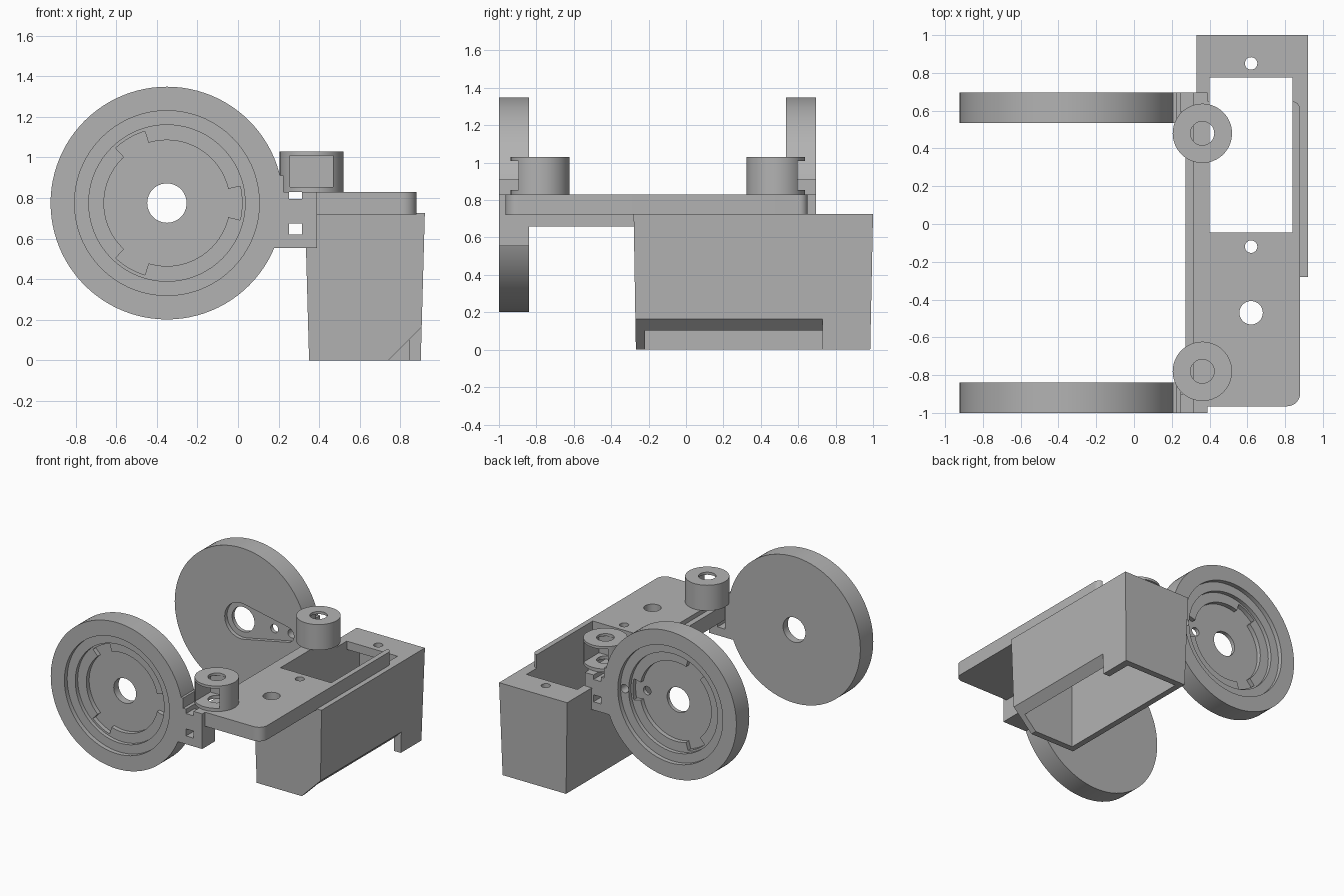
import bpy, bmesh
from math import sin, cos, pi, radians
from mathutils import Vector

cube = bpy.data.objects.get("Cube")
if cube:
    bpy.data.objects.remove(cube, do_unlink=True)

GREY = (0.45, 0.45, 0.45, 1)
grey = bpy.data.materials.new("plain grey")
grey.use_nodes = True
grey.diffuse_color = GREY
grey.node_tree.nodes["Principled BSDF"].inputs["Base Color"].default_value = GREY


def arc(cx, cy, r, a0, a1, n):
    """Points along an arc, angles in degrees."""
    angles = [radians(a0 + (a1 - a0) * i / n) for i in range(n + 1)]
    return [(cx + r * cos(a), cy + r * sin(a)) for a in angles]


def circle(cx, cy, r, n=48):
    return arc(cx, cy, r, 0, 360, n)[:-1]


def rect(x0, x1, y0, y1):
    return [(x0, y0), (x1, y0), (x1, y1), (x0, y1)]


def prism(name, outline, axis, lo, hi):
    """Extrude an outline along y (outline in xz) or z (outline in xy)."""
    bm = bmesh.new()
    place = (lambda p, h: (p[0], h, p[1])) if axis == "y" else (lambda p, h: (p[0], p[1], h))
    face = bm.faces.new([bm.verts.new(place(p, lo)) for p in outline])
    new = bmesh.ops.extrude_face_region(bm, geom=[face])["geom"]
    shift = Vector(place((0, 0), hi - lo))
    bmesh.ops.translate(bm, vec=shift, verts=[v for v in new if isinstance(v, bmesh.types.BMVert)])
    bmesh.ops.recalc_face_normals(bm, faces=bm.faces)
    mesh = bpy.data.meshes.new(name)
    bm.to_mesh(mesh)
    bm.free()
    mesh.materials.append(grey)
    obj = bpy.data.objects.new(name, mesh)
    bpy.context.collection.objects.link(obj)
    return obj


def activate(obj):
    bpy.ops.object.select_all(action="DESELECT")
    obj.select_set(True)
    bpy.context.view_layer.objects.active = obj


def cut(obj, *spec):
    """Subtract a prism from an object."""
    cutter = prism("cutter", *spec)
    cutter.hide_render = True
    mod = obj.modifiers.new("cut", "BOOLEAN")
    mod.operation = "DIFFERENCE"
    mod.solver = "EXACT"
    mod.object = cutter
    activate(obj)
    bpy.ops.object.modifier_apply(modifier=mod.name)
    bpy.data.objects.remove(cutter, do_unlink=True)


# Discs with stepped recesses, bayonet notches and U-shaped arms
CX, CZ = -0.35, 0.775
ARM = [(0.14, 0.555), (0.39, 0.555), (0.39, 0.83), (0.315, 0.83), (0.315, 0.62),
       (0.25, 0.62), (0.25, 0.83), (0.225, 0.83), (0.225, 0.91), (0.16, 0.91)]


def make_disc(side, outer, inner):
    s = 1 if inner > outer else -1

    def span(depth):
        return sorted((outer - s * 0.1, outer + s * depth))

    lo, hi = sorted((outer, inner))
    disc = prism(side + "_disc", circle(CX, CZ, 0.573, 96), "y", lo, hi)
    for r, depth in ((0.455, 0.035), (0.385, 0.065), (0.31, 0.1)):
        cut(disc, circle(CX, CZ, r, 72), "y", *span(depth))
    for a in (0, 120, 240):
        notch = arc(CX, CZ, 0.37, a - 13, a + 13, 8) + arc(CX, CZ, 0.28, a + 13, a - 13, 8)
        cut(disc, notch, "y", *span(0.1))
    cut(disc, circle(CX, CZ, 0.097), "y", lo - 0.1, hi + 0.1)
    prism(side + "_arm", ARM, "y", lo, hi)
    return disc


make_disc("front", -1.0, -0.84)
back = make_disc("back", 0.695, 0.535)

# Tapered horn slot and screw holes on the inner face of the back disc
horn = arc(CX, CZ, 0.14, 80, 280, 24) + arc(CX + 0.4, CZ, 0.06, -80, 80, 12)
cut(back, horn, "y", 0.4, 0.565)
for dx in (0.27, 0.42):
    cut(back, circle(CX + dx, CZ, 0.033, 24), "y", 0.4, 0.8)

# Side rail joining both arms
prism("side_rail", rect(0.315, 0.39, 0.658, 0.83), "y", -1.0, 0.695)
prism("rail_strip", rect(0.272, 0.315, 0.675, 0.795), "y", -1.0, 0.695)
for side, y in (("front", -0.95), ("back", 0.645)):
    prism(side + "_arm_bridge", rect(0.24, 0.32, 0.675, 0.795), "y", y - 0.05, y + 0.05)

# Top plate with rounded outer corners
outline = ([(0.35, -0.965)] + arc(0.81, -0.895, 0.07, -90, 0, 10)
           + arc(0.835, 0.605, 0.045, 0, 90, 8) + [(0.35, 0.65)])
plate = prism("top_plate", outline, "z", 0.72, 0.83)

# Hollow tapered housing, open below
housing = prism("housing", rect(0.33, 0.92, -0.28, 1.0), "z", 0, 0.725)
for v in housing.data.vertices:
    if v.co.z < 0.1:
        v.co.x = 0.35 if v.co.x < 0.6 else 0.9
        v.co.y = -0.268 if v.co.y < 0 else 0.985
cut(housing, rect(0.397, 0.843, -0.22, 0.935), "z", -0.1, 0.66)
cut(housing, [(0.7, -0.04), (1.0, -0.04), (1.0, 0.26)], "y", -0.5, 0.73)

# Shared opening and screw holes
opening = rect(0.40, 0.84, -0.045, 0.775)
for part in (plate, housing):
    cut(part, opening, "z", 0.5, 0.95)
    cut(part, circle(0.62, -0.12, 0.033, 24), "z", 0.5, 0.95)
cut(housing, circle(0.62, 0.85, 0.033, 24), "z", 0.5, 0.95)
cut(plate, circle(0.62, -0.47, 0.062, 32), "z", 0.5, 0.95)

# Screw posts with a slot facing outwards
for side, y, s in (("front", -0.78, -1), ("back", 0.48, 1)):
    post = prism(side + "_post", circle(0.362, y, 0.157, 64), "z", 0.83, 1.03)
    lo, hi = sorted((y - s * 0.07, y + s * 0.25))
    cut(post, rect(0.257, 0.467, lo, hi), "z", 0.855, 1.01)
    cut(post, circle(0.362, y, 0.063, 32), "z", 0.7, 1.2)

# Smooth the round walls, keep the edges sharp
for obj in list(bpy.context.collection.objects):
    if obj.type == "MESH":
        activate(obj)
        bpy.ops.object.shade_smooth_by_angle(angle=radians(30))
